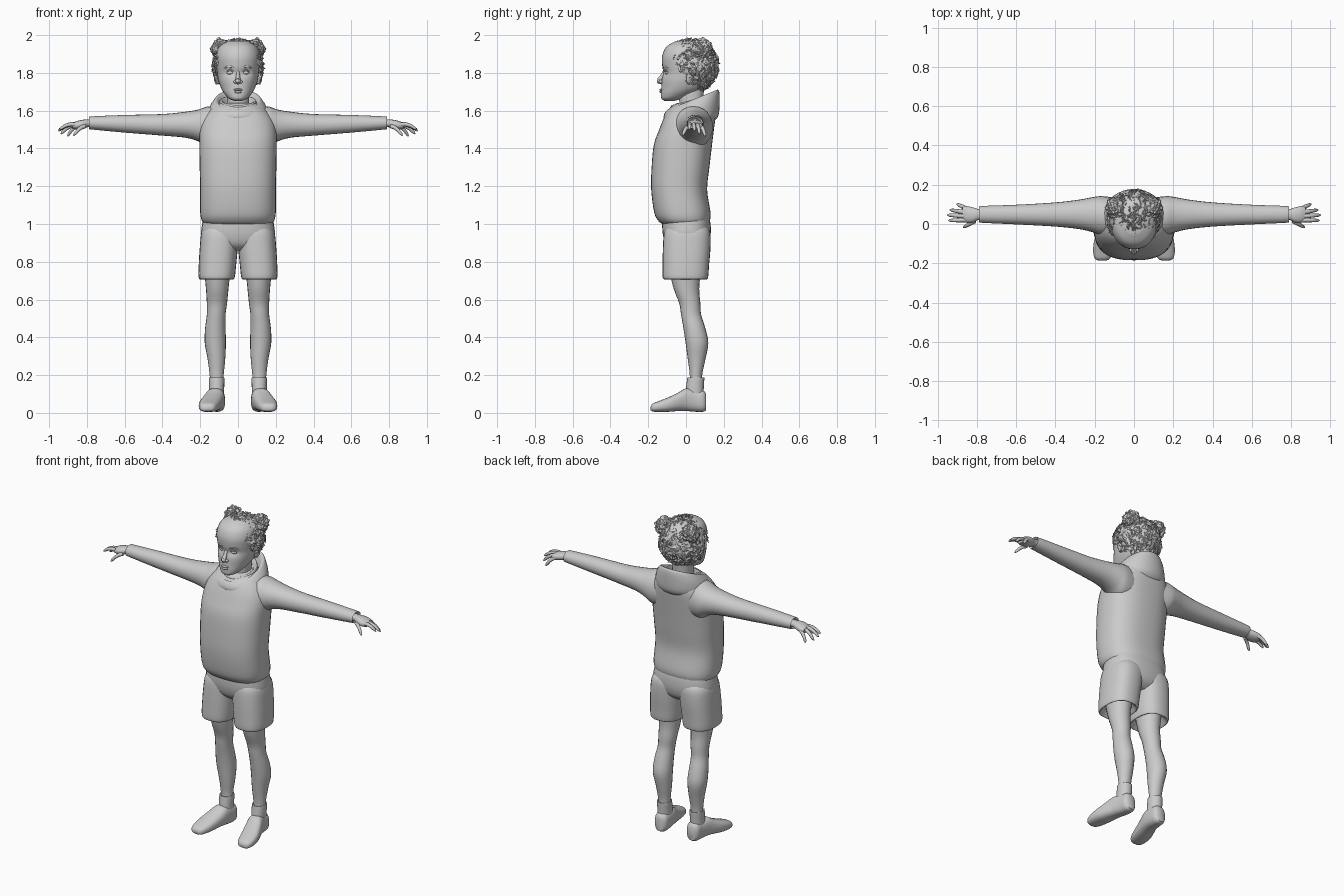
import bpy, bmesh, math, random
from mathutils import Vector, Matrix, noise

random.seed(4)
grey = bpy.data.materials.new("plain grey")
grey.diffuse_color = (0.6, 0.6, 0.6, 1)


def add(name, bm, mirror=False, angle=50):
    bmesh.ops.recalc_face_normals(bm, faces=bm.faces)
    me = bpy.data.meshes.new(name)
    bm.to_mesh(me)
    bm.free()
    ob = bpy.data.objects.new(name, me)
    bpy.context.collection.objects.link(ob)
    me.materials.append(grey)
    bpy.ops.object.select_all(action='DESELECT')
    ob.select_set(True)
    bpy.context.view_layer.objects.active = ob
    bpy.ops.object.shade_smooth_by_angle(angle=math.radians(angle))
    if mirror:
        ob.modifiers.new("mirror", 'MIRROR').use_mirror_merge = False
    return ob


def spline(rows, steps):
    """Catmull-Rom through equal-length tuples."""
    out, n = [], len(rows)
    for i in range(n - 1):
        a, b, c, d = (rows[max(0, min(n - 1, i + k))] for k in (-1, 0, 1, 2))
        for s in range(steps):
            t = s / steps
            out.append([q + .5 * t * (r - p + t * (2*p - 5*q + 4*r - w + t * (3*(q - r) + w - p)))
                        for p, q, r, w in zip(a, b, c, d)])
    return out + [list(rows[-1])]


def bridge(bm, loops):
    n = len(loops[0])
    for a, b in zip(loops, loops[1:]):
        for i in range(n):
            bm.faces.new((a[i], a[(i + 1) % n], b[(i + 1) % n], b[i]))
    bm.faces.new(loops[0])
    bm.faces.new(loops[-1])


def loft(name, axis, rows, sides=28, power=2.3, steps=4, mirror=False):
    """Rows are (position, u0, u1, v0, v1[, tilt]) cross-sections along an axis."""
    bm = bmesh.new()
    loops = []
    for row in spline([tuple(r) + (0,) * (6 - len(r)) for r in rows], steps):
        t, u0, u1, v0, v1, tilt = row
        loop = []
        for k in range(sides):
            a = 2 * math.pi * k / sides
            c, s = math.cos(a), math.sin(a)
            c = math.copysign(abs(c) ** (2 / power), c)
            s = math.copysign(abs(s) ** (2 / power), s)
            u, v, w = (u0 + u1 + (u1 - u0) * c) / 2, (v0 + v1 + (v1 - v0) * s) / 2, t + tilt * (s + 1) / 2
            loop.append(bm.verts.new({'x': (w, u, v), 'y': (u, w, v), 'z': (u, v, w)}[axis]))
        loops.append(loop)
    bridge(bm, loops)
    return add(name, bm, mirror)


def tube(bm, pts, radii, sides=8):
    loops = []
    pts = [Vector(p) for p in pts]
    for i, p in enumerate(pts):
        d = (pts[min(i + 1, len(pts) - 1)] - pts[max(i - 1, 0)]).normalized()
        q = d.to_track_quat('Z', 'Y')
        loops.append([bm.verts.new(p + q @ Vector((math.cos(a), math.sin(a), 0)) * radii[i])
                      for a in (2 * math.pi * k / sides for k in range(sides))])
    bridge(bm, loops)


def blob(bm, centre, radii, rot=(0, 0, 0), detail=3):
    m = Matrix.Translation(centre)
    for a, ax in zip(rot, 'XYZ'):
        m = m @ Matrix.Rotation(a, 4, ax)
    return bmesh.ops.create_icosphere(bm, subdivisions=detail, radius=1,
                                      matrix=m @ Matrix.Diagonal((*radii, 1)))['verts']


# Hooded top: body, sleeves, hood and inner collar
loft("sweater_body", 'z', [
    (1.00, -.17, .17, -.125, .115), (1.015, -.19, .19, -.145, .125), (1.06, -.20, .20, -.168, .130),
    (1.18, -.20, .20, -.184, .112), (1.30, -.203, .203, -.182, .124), (1.42, -.205, .205, -.170, .138),
    (1.50, -.203, .203, -.142, .148), (1.56, -.185, .185, -.118, .155), (1.61, -.145, .145, -.09, .155),
    (1.64, -.10, .10, -.05, .14)], sides=36, power=2.5)
loft("sleeves", 'x', [
    (.08, -.06, .13, 1.40, 1.625), (.16, -.06, .142, 1.405, 1.622), (.21, -.042, .137, 1.437, 1.606),
    (.28, -.026, .124, 1.457, 1.594), (.40, -.013, .110, 1.468, 1.582), (.60, -.002, .098, 1.484, 1.577),
    (.77, .006, .092, 1.500, 1.570), (.785, .010, .088, 1.503, 1.567), (.775, .02, .078, 1.512, 1.558)],
    sides=24, power=2.1, mirror=True)
loft("hood", 'z', [
    (1.54, -.13, .13, -.11, .145, .0), (1.565, -.158, .158, -.118, .172, .01), (1.585, -.152, .152, -.114, .178, .06),
    (1.60, -.128, .128, -.104, .176, .10), (1.605, -.112, .112, -.092, .163, .105),
    (1.59, -.095, .095, -.075, .145, .09), (1.56, -.08, .08, -.06, .12, .05)], sides=36, power=2.1)
loft("inner_collar", 'z', [
    (1.57, -.09, .09, -.075, .12, .03), (1.615, -.098, .098, -.082, .125, .05), (1.63, -.088, .088, -.074, .118, .05),
    (1.61, -.07, .07, -.06, .1, .04)], power=2.0)

# Shorts
loft("shorts_waist", 'z', [
    (.86, -.10, .10, -.07, .08), (.89, -.165, .165, -.105, .115), (.94, -.194, .194, -.122, .130),
    (1.0, -.19, .19, -.126, .130), (1.05, -.18, .18, -.12, .12)], power=2.5)
loft("shorts_legs", 'z', [
    (.75, .05, .175, -.08, .07), (.715, .032, .195, -.108, .10), (.708, .022, .204, -.118, .112),
    (.725, .016, .209, -.124, .118), (.78, .010, .208, -.124, .122), (.88, .0, .202, -.122, .130),
    (.96, -.01, .192, -.115, .127), (1.0, .02, .16, -.09, .1)], power=2.5, mirror=True)

# Bare legs, socks and shoes
loft("legs", 'z', [
    (.11, .08, .142, .018, .085), (.20, .076, .150, .020, .086), (.28, .068, .160, .010, .102),
    (.37, .064, .176, -.002, .118), (.45, .066, .174, -.014, .102), (.52, .066, .165, -.026, .080),
    (.58, .058, .165, -.036, .076), (.66, .050, .170, -.066, .070), (.76, .04, .18, -.09, .08)],
    sides=20, power=2.0, mirror=True)
loft("socks", 'z', [
    (.08, .074, .152, -.005, .094), (.13, .073, .153, .0, .094), (.178, .072, .154, .006, .097),
    (.187, .075, .152, .009, .095), (.178, .085, .142, .02, .085)], sides=20, power=2.1, mirror=True)
loft("shoes", 'y', [
    (-.187, .142, .180, .014, .034), (-.175, .122, .200, .007, .050), (-.14, .106, .208, .005, .064),
    (-.09, .092, .204, .006, .084), (-.04, .080, .188, .010, .108), (.0, .072, .172, .010, .130),
    (.05, .068, .158, .006, .125), (.09, .070, .152, .006, .120), (.107, .085, .138, .014, .10)],
    sides=24, power=2.6, mirror=True)

# Hands: palm plus curved fingers and thumb
loft("palms", 'x', [
    (.755, .022, .076, 1.515, 1.556), (.79, .022, .075, 1.514, 1.553), (.82, .008, .084, 1.505, 1.552),
    (.85, .006, .090, 1.500, 1.546), (.875, .014, .086, 1.504, 1.535)], sides=16, power=2.2, mirror=True)
bm = bmesh.new()
for base, tip in (((.862, .020, 1.527), (.945, .018, 1.500)), ((.868, .040, 1.528), (.952, .046, 1.492)),
                  ((.865, .060, 1.524), (.938, .072, 1.476)), ((.852, .078, 1.518), (.902, .102, 1.464)),
                  ((.810, .016, 1.518), (.870, -.018, 1.468))):
    a, b = Vector(base), Vector(tip)
    pts = [a.lerp(b, t) + Vector((0, 0, .011 * math.sin(math.pi * t))) for t in (0, .3, .6, .88, 1)]
    tube(bm, pts, (.0115, .011, .0098, .008, .003))
add("fingers", bm, True)

# Neck and head
loft("neck", 'z', [(1.56, -.065, .065, -.03, .10), (1.64, -.058, .058, -.035, .09), (1.75, -.06, .06, -.04, .10)])
head = loft("head", 'z', [
    (1.652, -.022, .022, -.115, -.06), (1.664, -.048, .048, -.130, -.02), (1.69, -.072, .072, -.132, .04),
    (1.72, -.090, .090, -.130, .10), (1.76, -.104, .104, -.128, .135), (1.80, -.110, .110, -.121, .148),
    (1.84, -.115, .115, -.126, .152), (1.89, -.117, .117, -.126, .152), (1.94, -.098, .098, -.102, .13),
    (1.97, -.05, .05, -.05, .08)], sides=40, power=2.15)
# Press shallow eye sockets into the face
for v in head.data.vertices:
    if v.co.y < 0:
        d = ((abs(v.co.x) - .042) / .022) ** 2 + ((v.co.z - 1.802) / .016) ** 2
        v.co.y += .012 * math.exp(-d)

bm = bmesh.new()
tube(bm, [(0, -.112, 1.812), (0, -.126, 1.785), (0, -.139, 1.764), (0, -.140, 1.752), (0, -.125, 1.744)],
     (.008, .010, .014, .012, .006), 12)
blob(bm, (0, -.141, 1.757), (.014, .014, .012))
for s in (-1, 1):
    blob(bm, (s * .014, -.133, 1.753), (.010, .011, .009))
add("nose", bm)

bm = bmesh.new()
blob(bm, (0, -.131, 1.711), (.024, .010, .006))
blob(bm, (0, -.131, 1.699), (.020, .010, .007))
add("lips", bm)

bm = bmesh.new()
blob(bm, (.042, -.097, 1.801), (.019, .014, .011), (0, 0, .35))
add("eyes", bm, True)
bm = bmesh.new()
tube(bm, [(.022, -.113, 1.808), (.034, -.112, 1.813), (.048, -.108, 1.813), (.062, -.099, 1.806)],
     (.002, .004, .004, .002))
tube(bm, [(.018, -.119, 1.826), (.038, -.117, 1.833), (.058, -.108, 1.833), (.074, -.095, 1.824)],
     (.003, .006, .005, .002))
add("eyelids_and_brows", bm, True)

bm = bmesh.new()
blob(bm, (.113, .022, 1.772), (.010, .022, .034), (-.2, .2, .35))
tube(bm, [(.113, .002, 1.755), (.121, .004, 1.782), (.126, .022, 1.802), (.128, .04, 1.79), (.121, .034, 1.76),
          (.114, .02, 1.74)], (.004, .005, .006, .006, .006, .004))
add("ears", bm, True)


# Hair: ragged cap cut along the hairline, two puffs and loose tufts
def ragged(verts, centre, amount):
    for v in verts:
        d = (v.co - centre).normalized()
        v.co += d * (amount * noise.noise(v.co * 55) + random.uniform(-.4, .4) * amount)


def hairline(y):
    return 1.912 - 1.15 * (y + .12)


C = Vector((0, .028, 1.838))
R = Vector((.131, .142, .138))
bm = bmesh.new()
cap = blob(bm, C, R, detail=5)
for v in cap:
    if v.co.z < 1.80:
        v.co.x *= 1 - .9 * (1.80 - v.co.z)
ragged(cap, C, .008)
bmesh.ops.delete(bm, geom=[v for v in bm.verts if v.co.z < max(1.685, hairline(v.co.y)) + random.uniform(-.008, .008)],
                 context='VERTS')
add("hair_cap", bm, angle=25)

bm = bmesh.new()
P = Vector((.092, .085, 1.928))
ragged(blob(bm, P, (.050, .054, .052), detail=4), P, .011)
add("hair_puffs", bm, True, 25)

bm = bmesh.new()
count = 0
while count < 420:
    d = Vector([random.gauss(0, 1) for _ in range(3)]).normalized()
    p = C + Vector((d.x * R.x, d.y * R.y, d.z * R.z)) * .98
    if p.z < max(1.69, hairline(p.y) + .005):
        continue
    count += 1
    # Tufts sweep back over the crown and hang down at the nape
    flow = Vector((d.x * .3, .6, -.9 if p.z < 1.85 else .1)) + Vector([random.uniform(-.6, .6) for _ in range(3)])
    flow = (flow - d * flow.dot(d)).normalized()
    size = random.uniform(.018, .034)
    q = p + d * .006 + flow * size * .5
    e = p + d * random.uniform(.004, .015) + flow * size
    e.z = min(e.z, 1.995)
    tube(bm, [p, q, e], (.006, .006, .001), 4)
add("hair_tufts", bm, angle=20)
